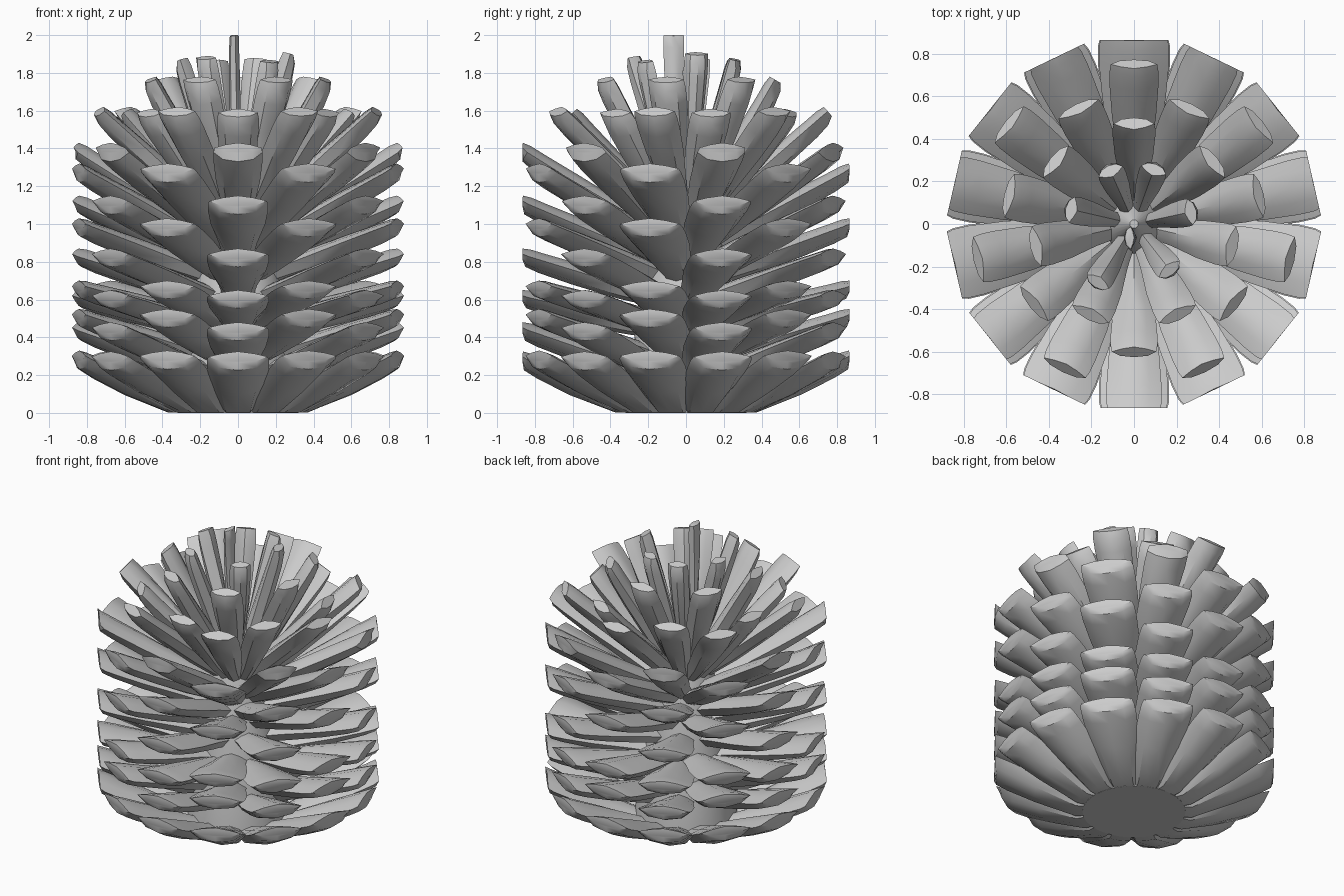
import bpy, bmesh, math
from mathutils import Vector, Matrix

if "Cube" in bpy.data.objects:
    bpy.data.objects.remove(bpy.data.objects["Cube"])

R_MAX = 0.865
# scale outline: (fraction of length, width, upper thickness, lower thickness)
STATIONS = [(0, .42, .9, .8), (.35, .62, 1.15, 1.1), (.65, .90, 1.1, 1.1),
            (.86, 1, 1, 1), (.95, 1, 1, .85), (1, .95, .8, .5)]
# half-lens cross-section
SECTION = [(-1, 0), (-.55, .6), (0, 1), (.55, .6), (1, 0),
           (.62, -.75), (0, -1), (-.62, -.75)]


def add_scale(bm, angle, r, top, slope, width, thick=1.0, shift=(0, 0), root=0.05):
    """One woody scale: lofted section from the core out to its tip."""
    up, down = .038 * thick, .068 * thick
    s = math.radians(slope)
    axis = Vector((math.cos(s), 0, math.sin(s)))
    normal = Vector((-math.sin(s), 0, math.cos(s)))
    tip = Vector((r, 0, top - up * .8 * math.cos(s)))
    length = min((r - root) / math.cos(s), 0.95)
    turn = Matrix.Rotation(math.radians(angle), 3, 'Z')
    rings = []
    for f, w, tu, td in STATIONS:
        c = tip - axis * length * (1 - f)
        ring = []
        for u, v in SECTION:
            p = c + normal * (v * (up * tu if v > 0 else down * td))
            p.y += u * w * width / 2
            p.x = min(p.x, R_MAX)
            p = turn @ p
            ring.append(bm.verts.new((p.x + shift[0], p.y + shift[1], min(2, max(.001, p.z)))))
        rings.append(ring)
    n = len(SECTION)
    for a, b in zip(rings, rings[1:]):
        for i in range(n):
            bm.faces.new((a[i], a[(i + 1) % n], b[(i + 1) % n], b[i]))
    bm.faces.new(rings[0][::-1])
    bm.faces.new(rings[-1])


def finish(bm, name, angle=35):
    bmesh.ops.recalc_face_normals(bm, faces=bm.faces)
    me = bpy.data.meshes.new(name)
    bm.to_mesh(me)
    bm.free()
    ob = bpy.data.objects.new(name, me)
    bpy.context.collection.objects.link(ob)
    bpy.ops.object.select_all(action='DESELECT')
    ob.select_set(True)
    bpy.context.view_layer.objects.active = ob
    bpy.ops.object.shade_smooth_by_angle(angle=math.radians(angle))
    return ob


# rings of seven scales, alternating phase: (start angle, tip radius, top z, slope, width)
A, B = -90, 90
ROWS = [(A, .875, .325, 25, .33), (B, .875, .33, 25, .34),
        (A, .875, .48, 19, .33), (B, .875, .55, 17, .34),
        (A, .875, .65, 13, .33), (B, .875, .70, 14, .34),
        (A, .875, .87, 17, .33), (B, .875, 1.03, 20, .34),
        (A, .875, 1.15, 23, .32), (B, .875, 1.32, 28, .33),
        (A, .88, 1.43, 32, .26), (B, .75, 1.62, 41, .23),
        (A, .60, 1.61, 48, .22), (B, .47, 1.78, 60, .20)]
for i, (start, r, top, slope, width) in enumerate(ROWS):
    bm = bmesh.new()
    for k in range(7):
        add_scale(bm, start + k * 360 / 7, r, top, slope, width)
    finish(bm, f"scale_ring_{i + 1:02d}")

# small upright scales at the crown
bm = bmesh.new()
for ang, r, top, slope in [(70, .27, 1.88, 73), (114, .27, 1.87, 73), (167, .30, 1.88, 71),
                           (238, .32, 1.89, 70), (308, .27, 1.87, 73), (12, .27, 1.91, 73)]:
    add_scale(bm, ang, r, top, slope, .13, .9, root=.03)
add_scale(bm, 180, .0, 2.03, 89, .11, .5, shift=(-.015, -.065), root=-.012)
finish(bm, "crown_scales")

# core with flat base
profile = [(.32, 0), (.32, .06), (.29, .25), (.25, .6), (.19, .95), (.12, 1.2), (.02, 1.4)]
bm = bmesh.new()
N = 28
loops = [[bm.verts.new((r * math.cos(2 * math.pi * k / N), r * math.sin(2 * math.pi * k / N), z))
          for k in range(N)] for r, z in profile]
for a, b in zip(loops, loops[1:]):
    for k in range(N):
        bm.faces.new((a[k], a[(k + 1) % N], b[(k + 1) % N], b[k]))
bm.faces.new(loops[0][::-1])
bm.faces.new(loops[-1])
finish(bm, "core")
